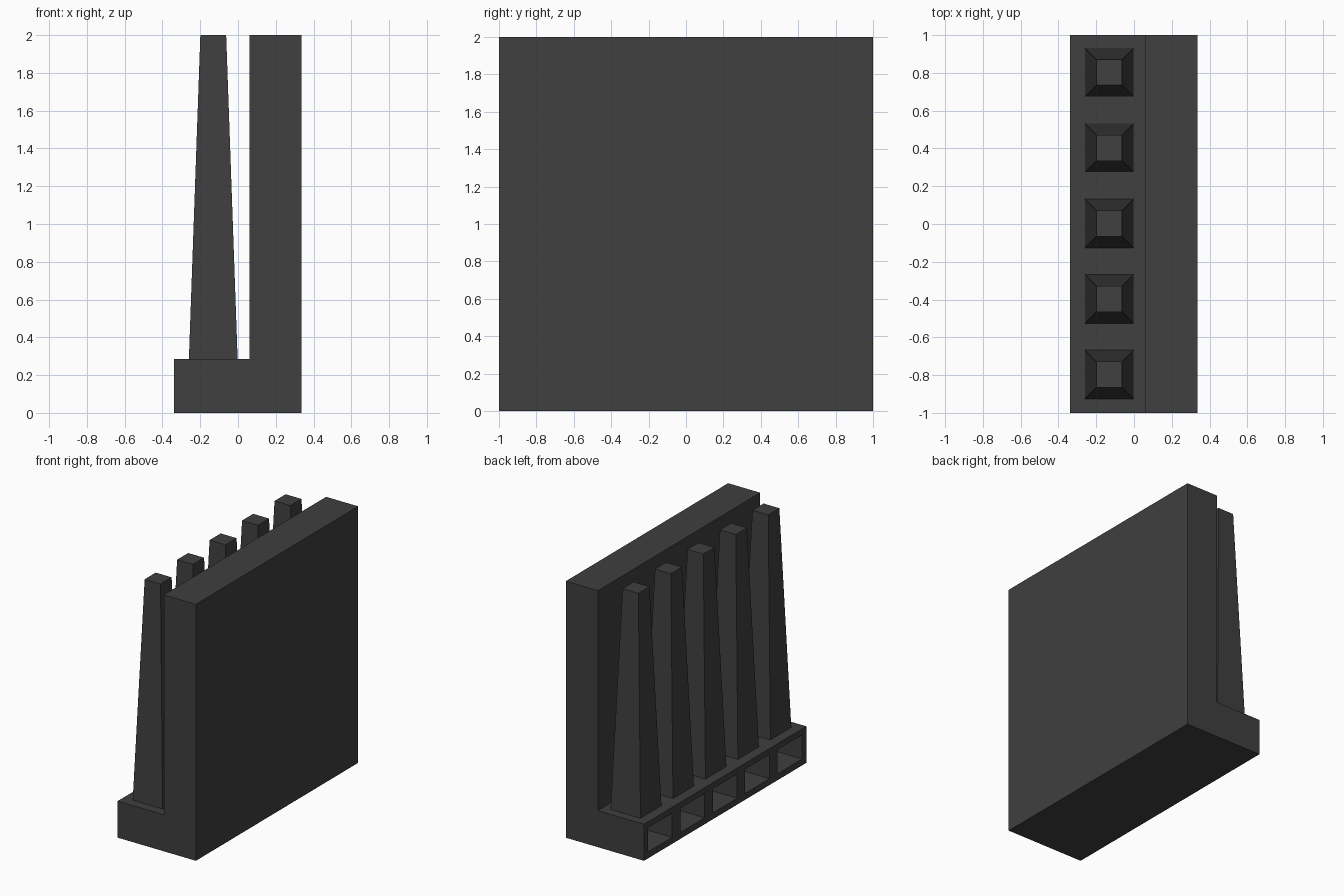
import bpy, bmesh

if "Cube" in bpy.data.objects:
    bpy.data.objects.remove(bpy.data.objects["Cube"])

mat = bpy.data.materials.new("dark_plastic")
mat.diffuse_color = (0.05, 0.05, 0.05, 1)
mat.use_nodes = True
mat.node_tree.nodes["Principled BSDF"].inputs["Base Color"].default_value = mat.diffuse_color


def make_object(name, bm):
    bmesh.ops.recalc_face_normals(bm, faces=bm.faces)
    mesh = bpy.data.meshes.new(name)
    bm.to_mesh(mesh)
    bm.free()
    mesh.materials.append(mat)
    obj = bpy.data.objects.new(name, mesh)
    bpy.context.collection.objects.link(obj)
    return obj


def block(bm, x, y, z, taper=1.0):
    """Box between ranges; the top is scaled about its centre by taper."""
    cx, cy = sum(x) / 2, sum(y) / 2
    verts = bmesh.ops.create_cube(bm, size=1)["verts"]
    for v in verts:
        k = taper if v.co.z > 0 else 1
        v.co = (cx + v.co.x * (x[1] - x[0]) * k,
                cy + v.co.y * (y[1] - y[0]) * k,
                z[1] if v.co.z > 0 else z[0])


BASE_TOP = 0.285
centres = [0.803 - 0.4 * i for i in range(5)]

# L-shaped housing: low ledge and tall wall
profile = [(-0.338, 0), (0.337, 0), (0.337, 2), (0.06, 2),
           (0.06, BASE_TOP), (-0.338, BASE_TOP)]
bm = bmesh.new()
face = bm.faces.new([bm.verts.new((x, -1, z)) for x, z in profile])
ext = bmesh.ops.extrude_face_region(bm, geom=[face])["geom"]
bmesh.ops.translate(bm, vec=(0, 2, 0),
                    verts=[g for g in ext if isinstance(g, bmesh.types.BMVert)])
housing = make_object("housing", bm)

# Rectangular sockets cut into the ledge's outer side
bm = bmesh.new()
for y in centres:
    block(bm, (-0.5, 0.04), (y - 0.15, y + 0.15), (0.05, 0.238))
cutter = make_object("socket_cutter", bm)
cutter.hide_render = True
cutter.hide_viewport = True
mod = housing.modifiers.new("sockets", "BOOLEAN")
mod.operation = 'DIFFERENCE'
mod.solver = 'EXACT'
mod.object = cutter

# Tapered posts standing on the ledge
for i, y in enumerate(centres):
    bm = bmesh.new()
    block(bm, (-0.26, -0.002), (y - 0.129, y + 0.129), (BASE_TOP, 2), 0.53)
    make_object(f"post_{i + 1}", bm)
